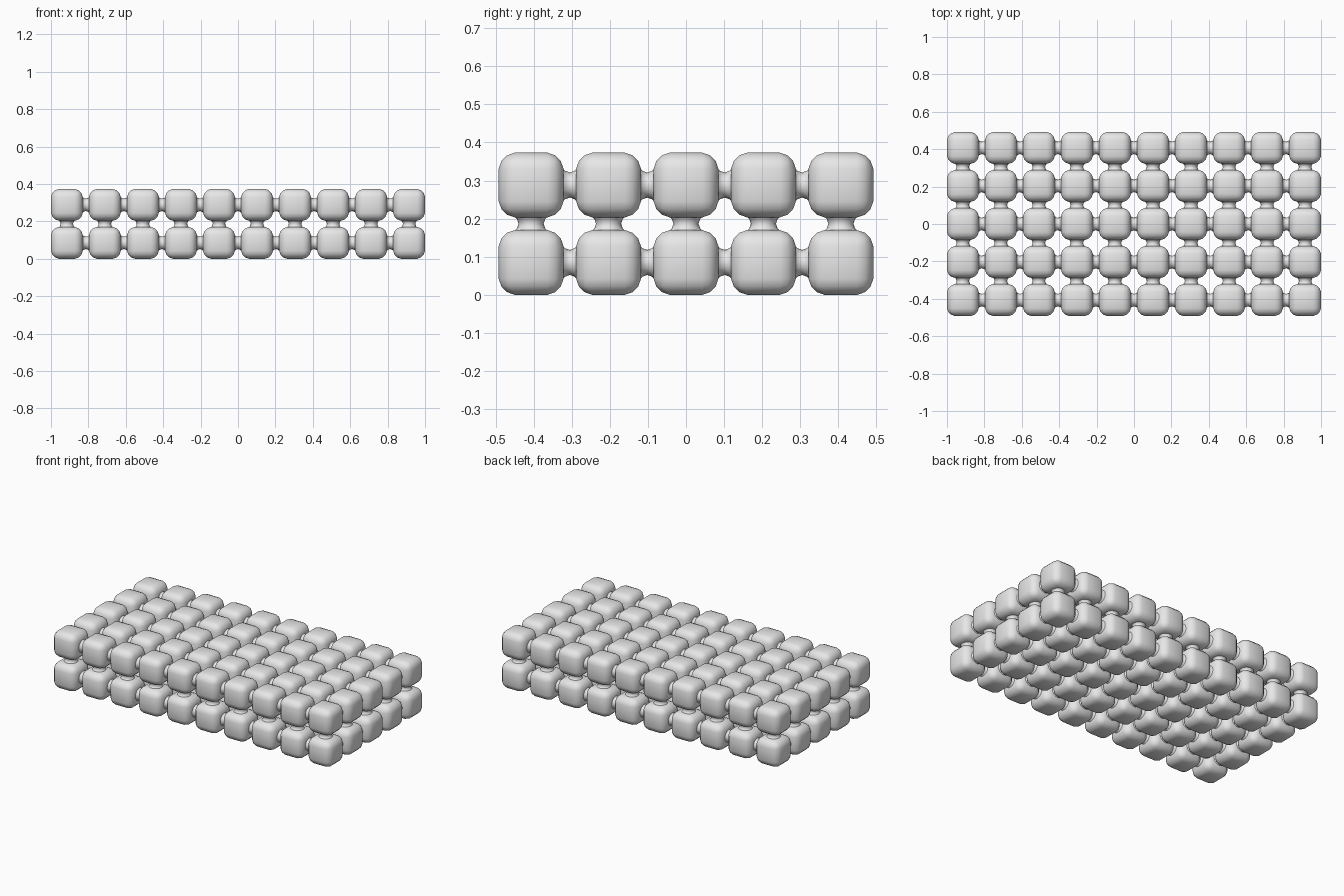
import bpy, bmesh, math
from mathutils import Matrix

cube = bpy.data.objects.get("Cube")
if cube:
    bpy.data.objects.remove(cube, do_unlink=True)

COUNT = (10, 5, 2)
SIZE = 0.17
PITCH = (2 - SIZE) / 9
START = [-(COUNT[0] - 1) * PITCH / 2, -(COUNT[1] - 1) * PITCH / 2, SIZE / 2]

grey = bpy.data.materials.new("light grey")
grey.use_nodes = True
grey.diffuse_color = (0.8, 0.8, 0.8, 1)
grey.node_tree.nodes["Principled BSDF"].inputs["Base Color"].default_value = grey.diffuse_color


def make_lattice(name, bm, start, counts):
    """Turn a bmesh into an object repeated along all three axes."""
    mesh = bpy.data.meshes.new(name)
    bmesh.ops.recalc_face_normals(bm, faces=bm.faces)
    bm.to_mesh(mesh)
    bm.free()
    mesh.materials.append(grey)
    obj = bpy.data.objects.new(name, mesh)
    bpy.context.collection.objects.link(obj)
    obj.location = start
    bpy.ops.object.select_all(action='DESELECT')
    obj.select_set(True)
    bpy.context.view_layer.objects.active = obj
    bpy.ops.object.shade_smooth_by_angle(angle=math.radians(45))
    for axis, count in enumerate(counts):
        arr = obj.modifiers.new("repeat_" + "xyz"[axis], 'ARRAY')
        arr.count = count
        arr.use_relative_offset = False
        arr.use_constant_offset = True
        arr.constant_offset_displace = [PITCH if i == axis else 0 for i in range(3)]


# Rounded blocks
bm = bmesh.new()
bmesh.ops.create_cube(bm, size=SIZE)
bmesh.ops.bevel(bm, geom=bm.edges[:], offset=0.042, segments=3, profile=0.45,
                affect='EDGES', clamp_overlap=True)
make_lattice("rounded_blocks", bm, START, COUNT)

# Flared necks joining neighbouring blocks along each axis
GAP = PITCH - SIZE
NECK_PROFILE = [(-0.5, 0.044), (-0.3, 0.037), (0, 0.033), (0.3, 0.037), (0.5, 0.044)]
TURN = [Matrix.Rotation(math.pi / 2, 3, 'Y'),
        Matrix.Rotation(math.pi / 2, 3, 'X'),
        Matrix.Identity(3)]
SIDES = 16

for axis in range(3):
    bm = bmesh.new()
    rings = []
    for t, radius in NECK_PROFILE:
        z = t * (GAP + 0.006)
        rings.append([bm.verts.new((radius * math.cos(a), radius * math.sin(a), z))
                      for a in (math.tau * i / SIDES for i in range(SIDES))])
    for low, high in zip(rings, rings[1:]):
        for i in range(SIDES):
            j = (i + 1) % SIDES
            bm.faces.new((low[i], low[j], high[j], high[i]))
    bmesh.ops.rotate(bm, verts=bm.verts, matrix=TURN[axis])
    start = [s + (PITCH / 2 if i == axis else 0) for i, s in enumerate(START)]
    counts = [c - (1 if i == axis else 0) for i, c in enumerate(COUNT)]
    make_lattice("necks_along_" + "xyz"[axis], bm, start, counts)
